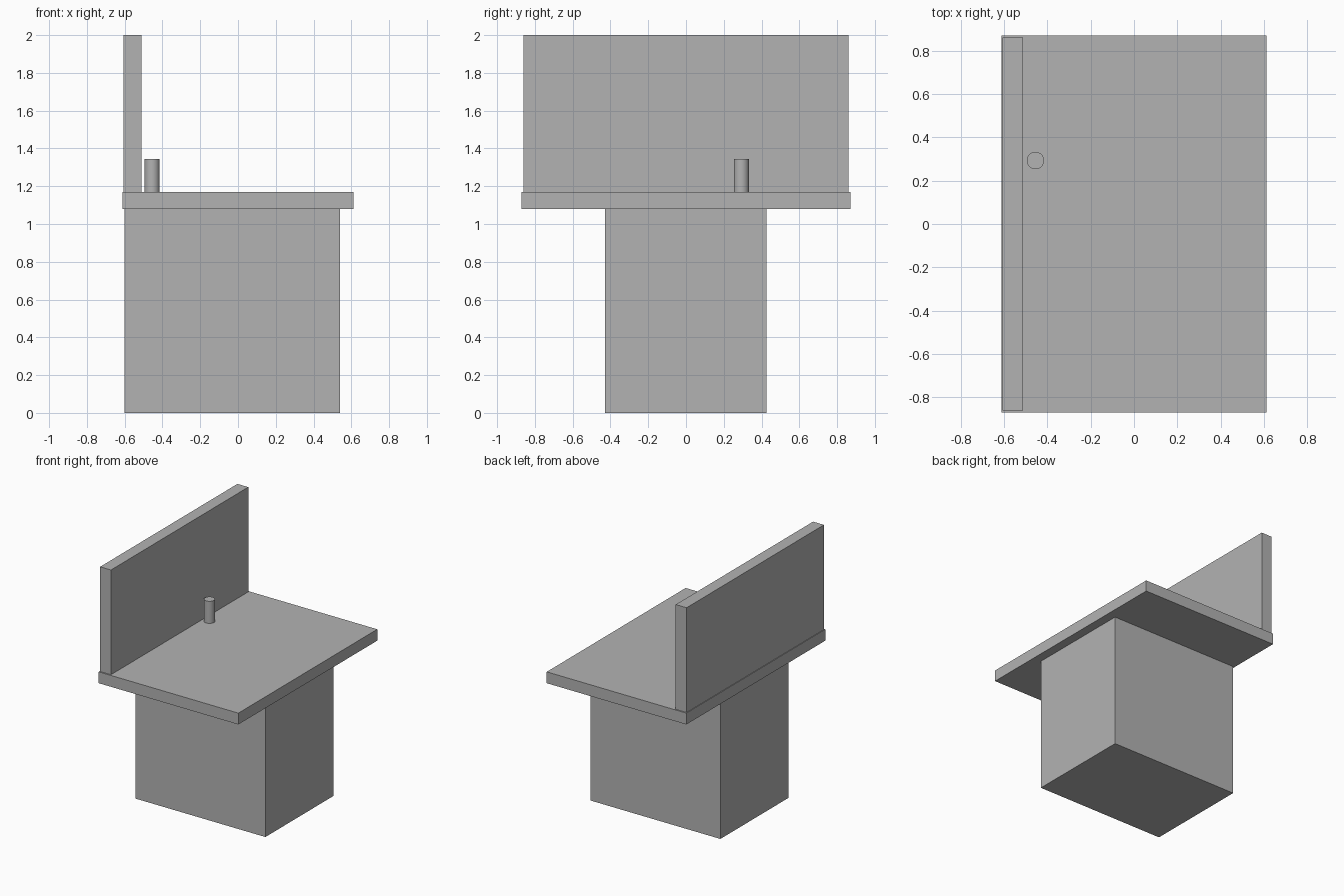
import bpy

cube = bpy.data.objects.get("Cube")
if cube:
    bpy.data.objects.remove(cube, do_unlink=True)

# Single flat grey
grey = bpy.data.materials.new("plain grey")
grey.use_nodes = True
colour = (0.45, 0.45, 0.45, 1)
grey.diffuse_color = colour
grey.node_tree.nodes["Principled BSDF"].inputs["Base Color"].default_value = colour


def box(name, low, high):
    """Axis-aligned box between two corners."""
    centre = [(a + b) / 2 for a, b in zip(low, high)]
    bpy.ops.mesh.primitive_cube_add(size=1, location=centre)
    ob = bpy.context.object
    ob.name = name
    ob.scale = [b - a for a, b in zip(low, high)]
    bpy.ops.object.transform_apply(location=False, rotation=False, scale=True)
    ob.data.materials.append(grey)
    return ob


COUNTER_BOTTOM, COUNTER_TOP = 1.08, 1.17

# Cabinet, overhanging countertop and upright back panel
box("base_cabinet", (-0.6, -0.428, 0), (0.54, 0.426, COUNTER_BOTTOM))
box("countertop", (-0.612, -0.87, COUNTER_BOTTOM), (0.612, 0.87, COUNTER_TOP))
box("back_panel", (-0.607, -0.86, COUNTER_TOP), (-0.512, 0.86, 2))

# Short round post standing on the countertop
post_height = 0.175
bpy.ops.mesh.primitive_cylinder_add(
    vertices=48, radius=0.04, depth=post_height,
    location=(-0.455, 0.293, COUNTER_TOP + post_height / 2))
post = bpy.context.object
post.name = "post"
post.data.materials.append(grey)
bpy.ops.object.shade_smooth_by_angle()
